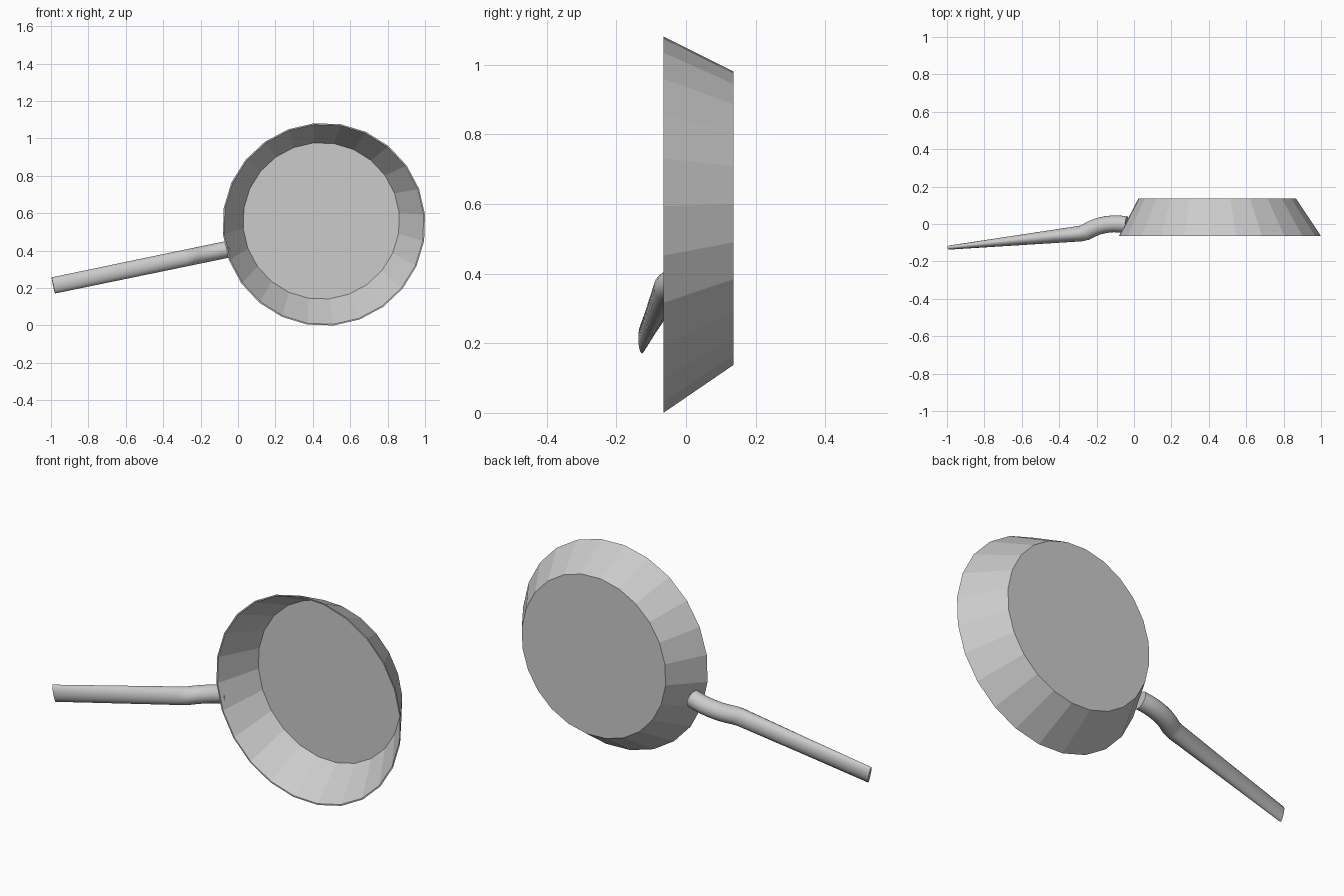
import bpy, bmesh
from math import cos, sin, pi, radians
from mathutils import Vector

if "Cube" in bpy.data.objects:
    bpy.data.objects.remove(bpy.data.objects["Cube"])


def loft(name, rings):
    """Skin a list of equal-length point rings and cap both ends."""
    bm = bmesh.new()
    loops = [[bm.verts.new(p) for p in ring] for ring in rings]
    n = len(loops[0])
    for a, b in zip(loops, loops[1:]):
        for i in range(n):
            j = (i + 1) % n
            bm.faces.new((a[i], a[j], b[j], b[i]))
    bm.faces.new(loops[0])
    bm.faces.new(loops[-1])
    bmesh.ops.recalc_face_normals(bm, faces=bm.faces)
    mesh = bpy.data.meshes.new(name)
    bm.to_mesh(mesh)
    bm.free()
    obj = bpy.data.objects.new(name, mesh)
    bpy.context.collection.objects.link(obj)
    return obj


def circle(cx, y, cz, r, n=24):
    return [(cx + r * cos(radians(5.6) + 2 * pi * i / n), y,
             cz + r * sin(radians(5.6) + 2 * pi * i / n)) for i in range(n)]


# Pan bowl: outer base, outer rim, inner rim, inner base
loft("pan_bowl", [
    circle(0.445, 0.137, 0.559, 0.423),
    circle(0.4595, -0.065, 0.5405, 0.543),
    circle(0.4595, -0.065, 0.5405, 0.536),
    circle(0.445, 0.131, 0.559, 0.419),
])

# Handle path: x, y, half thickness, half width
path = [
    (-0.988, -0.126, 0.011, 0.044),
    (-0.285, -0.051, 0.042, 0.045),
    (-0.255, -0.042, 0.045, 0.045),
    (-0.225, -0.026, 0.045, 0.045),
    (-0.190, -0.012, 0.045, 0.045),
    (-0.150, -0.003, 0.045, 0.045),
    (-0.110, 0.001, 0.045, 0.045),
    (-0.075, 0.000, 0.045, 0.045),
    (-0.040, -0.004, 0.045, 0.045),
]
slope = 0.207
width_dir = Vector((-slope, 0, 1)).normalized()
centres = [Vector((x, y, 0.214 + slope * (x + 0.988))) for x, y, _, _ in path]
rings = []
for k, (_, _, th, wd) in enumerate(path):
    ahead, behind = min(k + 1, len(path) - 1), max(k - 1, 0)
    tangent = (centres[ahead] - centres[behind]).normalized()
    thick_dir = tangent.cross(width_dir).normalized()
    rings.append([centres[k] + thick_dir * th * cos(2 * pi * i / 24)
                  + width_dir * wd * sin(2 * pi * i / 24) for i in range(24)])
handle = loft("handle", rings)

# Smooth handle, crisp end caps
bpy.context.view_layer.objects.active = handle
handle.select_set(True)
bpy.ops.object.shade_smooth_by_angle(angle=radians(35))
